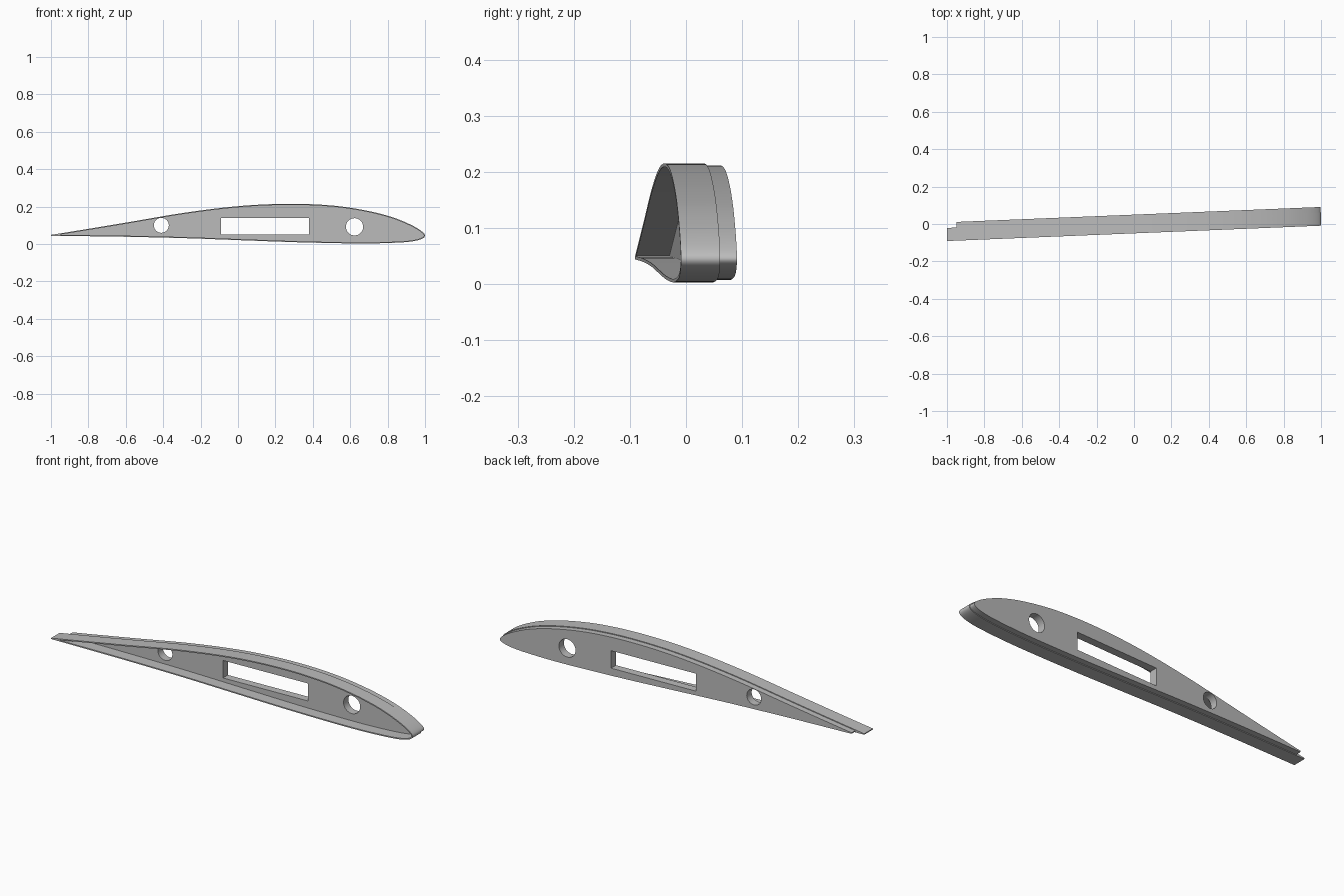
import bpy, bmesh, math
from mathutils import Matrix, Vector

cube = bpy.data.objects.get("Cube")
if cube:
    bpy.data.objects.remove(cube)

SWEEP = 0.041            # sideways shift of the rib along its chord
FRONT, WEB, STEP, BACK = -0.05, 0.01, 0.02, 0.05

grey = bpy.data.materials.new("plain_grey")
grey.use_nodes = True
grey.diffuse_color = (0.5, 0.5, 0.5, 1)
grey.node_tree.nodes["Principled BSDF"].inputs["Base Color"].default_value = (0.5, 0.5, 0.5, 1)

# Section heights from upper tail, round the nose, to lower tail
HEIGHTS = [0.049, 0.111, 0.168, 0.204, 0.215, 0.206, 0.180, 0.145, 0.105, 0.070,
           0.045,
           0.026, 0.0125, 0.006, 0.003, 0.005, 0.0105, 0.020, 0.031, 0.039, 0.044]


def airfoil(steps=8):
    """Smooth open outline; x follows a parabola so the nose stays round."""
    h = [2 * HEIGHTS[0] - HEIGHTS[1]] + HEIGHTS + [2 * HEIGHTS[-1] - HEIGHTS[-2]]
    segments = len(HEIGHTS) - 1
    points = []
    for k in range(segments * steps + 1):
        i = min(k // steps, segments - 1)
        t = k / steps - i
        a, b, c, d = h[i:i + 4]
        z = b + 0.5 * t * (c - a + t * (2 * a - 5 * b + 4 * c - d + t * (3 * (b - c) + d - a)))
        s = 2 * k / (segments * steps) - 1
        points.append(Vector((1 - 2 * s * s, z)))
    return points


def inset(points, amount):
    """Offset inwards, dropping the tail where the two sides would cross."""
    last = len(points) - 1
    moved = []
    for i, p in enumerate(points):
        run = (points[min(i + 1, last)] - points[max(i - 1, 0)]).normalized()
        moved.append(p + Vector((run.y, -run.x)) * amount)
    keep = [i for i in range(last + 1)
            if i == last / 2 or (moved[min(i, last - i)].y > moved[max(i, last - i)].y)]
    return [moved[i] for i in keep]


def circle(x, z, r, n=48):
    return [Vector((x + r * math.cos(math.tau * i / n), z + r * math.sin(math.tau * i / n)))
            for i in range(n)]


def plate(name, loops, y0, y1):
    """Extrude an outline with holes from y0 to y1, then sweep it sideways."""
    curve = bpy.data.curves.new(name, 'CURVE')
    curve.dimensions = '2D'
    curve.fill_mode = 'BOTH'
    curve.extrude = (y1 - y0) / 2
    for loop in loops:
        spline = curve.splines.new('POLY')
        spline.points.add(len(loop) - 1)
        for point, p in zip(spline.points, loop):
            point.co = (p.x, p.y, 0, 1)
        spline.use_cyclic_u = True
    temp = bpy.data.objects.new(name + "_outline", curve)
    bpy.context.scene.collection.objects.link(temp)
    bpy.context.view_layer.update()
    graph = bpy.context.evaluated_depsgraph_get()
    mesh = bpy.data.meshes.new_from_object(temp.evaluated_get(graph))
    bpy.data.objects.remove(temp)
    bpy.data.curves.remove(curve)
    mesh.transform(Matrix(((1, 0, 0, 0),
                           (SWEEP, 0, -1, (y0 + y1) / 2),
                           (0, 1, 0, 0),
                           (0, 0, 0, 1))))
    bm = bmesh.new()
    bm.from_mesh(mesh)
    bmesh.ops.remove_doubles(bm, verts=bm.verts, dist=0.00005)
    bmesh.ops.recalc_face_normals(bm, faces=bm.faces)
    bm.to_mesh(mesh)
    bm.free()
    mesh.materials.clear()
    mesh.materials.append(grey)
    obj = bpy.data.objects.new(name, mesh)
    bpy.context.scene.collection.objects.link(obj)
    bpy.ops.object.select_all(action='DESELECT')
    obj.select_set(True)
    bpy.context.view_layer.objects.active = obj
    bpy.ops.object.shade_smooth_by_angle(angle=math.radians(30))
    return obj


outline = airfoil()
spar_slot = [Vector(c) for c in ((-0.09, 0.05), (0.38, 0.05), (0.38, 0.14), (-0.09, 0.14))]
holes = [spar_slot, circle(-0.41, 0.10, 0.04), circle(0.623, 0.092, 0.046)]

# Thin skin lip, web behind it, and the stepped-in plug at the back
plate("skin_lip", [outline, inset(outline, 0.006)], FRONT, WEB)
plate("web", [outline] + holes, WEB, STEP)
plate("back_plug", [inset(outline, 0.004)] + holes, STEP, BACK)
